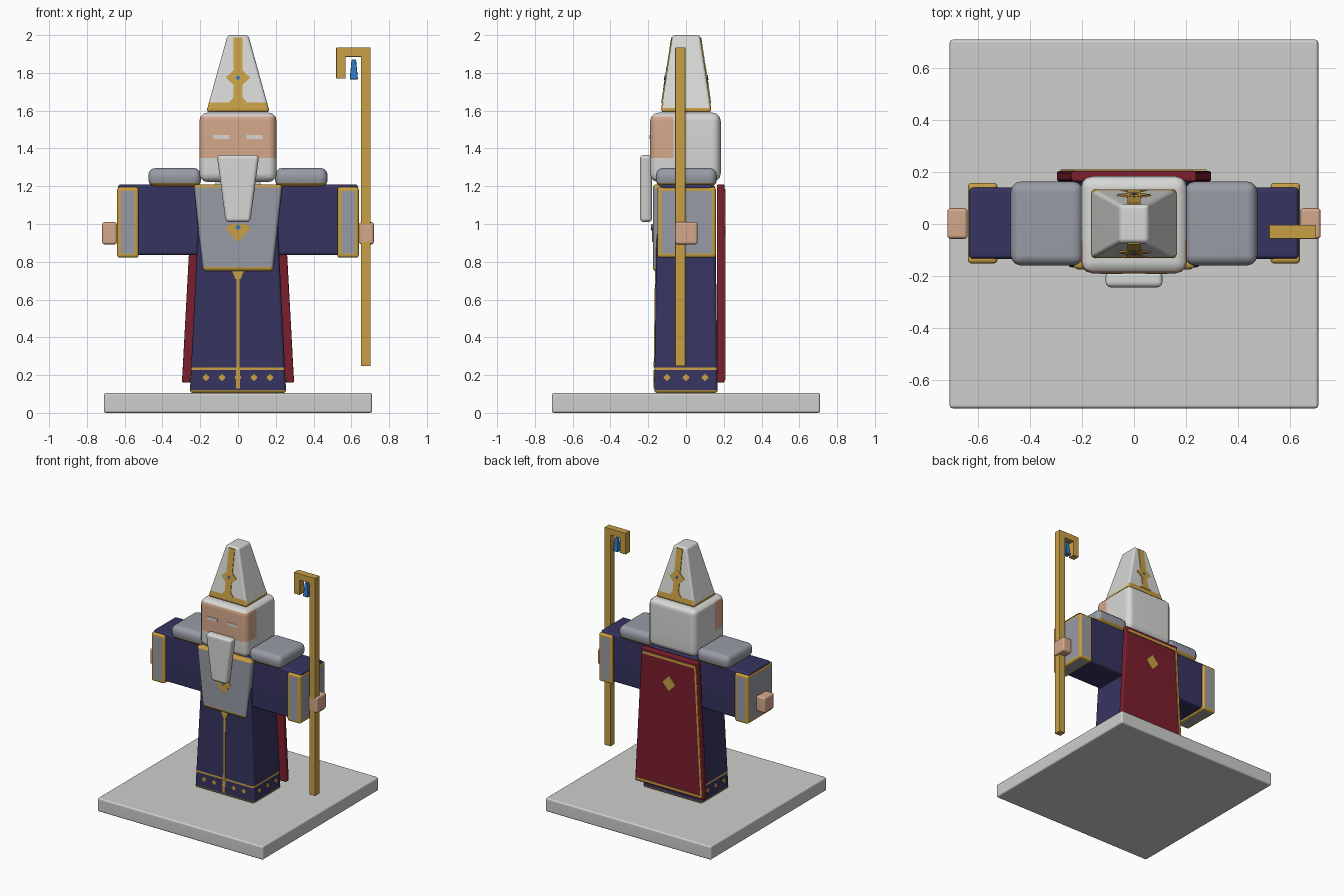
import bpy, bmesh, math
from mathutils import Vector, Matrix

if "Cube" in bpy.data.objects:
    bpy.data.objects.remove(bpy.data.objects["Cube"])

COLOURS = {
    "white": (0.68, 0.68, 0.67), "stone": (0.62, 0.62, 0.61),
    "navy": (0.037, 0.034, 0.115), "gold": (0.58, 0.35, 0.06),
    "silver": (0.31, 0.33, 0.375), "red": (0.2, 0.013, 0.026),
    "skin": (0.66, 0.39, 0.26), "blue": (0.03, 0.2, 0.55),
}
MATS = {}
for key, rgb in COLOURS.items():
    MATS[key] = bpy.data.materials.new(key)
    MATS[key].diffuse_color = (*rgb, 1)


def finish(name, bm, mats):
    me = bpy.data.meshes.new(name)
    bm.to_mesh(me)
    bm.free()
    for m in mats:
        me.materials.append(MATS[m])
    me.shade_smooth()
    me.set_sharp_from_angle(angle=math.radians(40))
    ob = bpy.data.objects.new(name, me)
    bpy.context.collection.objects.link(ob)
    return ob


def block(name, mats, centre, z0, z1, low, top=None, bevel=0.0, cuts=(), rule=None, frame=0):
    """Bevelled box, tapering from half-sizes low to half-sizes top.
    cuts: (axis, value) slices; rule: face centre, normal -> material index;
    frame: inset border on large faces, coloured with the second material."""
    top = top or low
    bm = bmesh.new()
    bmesh.ops.create_cube(bm, size=2)
    for v in bm.verts:
        half, z = (top, z1) if v.co.z > 0 else (low, z0)
        v.co = (centre[0] + v.co.x * half[0], centre[1] + v.co.y * half[1], z)
    if bevel:
        bmesh.ops.bevel(bm, geom=bm.edges[:], offset=bevel, segments=3,
                        profile=0.5, affect='EDGES', clamp_overlap=True)
    for axis, value in cuts:
        co, no = Vector(), Vector()
        co[axis], no[axis] = value, 1
        bmesh.ops.bisect_plane(bm, geom=bm.verts[:] + bm.edges[:] + bm.faces[:],
                               plane_co=co, plane_no=no)
    bm.normal_update()
    if frame:
        big = sorted(bm.faces, key=lambda f: f.calc_area())[-6:]
        bmesh.ops.inset_individual(bm, faces=big, thickness=frame)
        for f in bm.faces:
            f.material_index = 0 if f in big else 1
    if rule:
        for f in bm.faces:
            f.material_index = rule(f.calc_center_median(), f.normal)
    ob = finish(name, bm, mats)
    if bevel:
        ob.modifiers.new("flat_sides", 'WEIGHTED_NORMAL').keep_sharp = True
    return ob


def plate(name, mat, pts, dist, z0=0.0, slope=0.0, turn=0, thick=0.005):
    """Thin convex plate of (across, height) points on a side face.
    turn 0 is the front, 90 the right, 180 the back."""
    bm = bmesh.new()
    rot = Matrix.Rotation(math.radians(turn), 3, 'Z')
    rings = []
    for out in (-0.003, thick):
        rings.append([bm.verts.new(rot @ Vector((u, -(dist + out - slope * (z - z0)), z)))
                      for u, z in pts])
    bm.faces.new(rings[0])
    bm.faces.new(rings[1])
    for i in range(len(pts)):
        j = (i + 1) % len(pts)
        bm.faces.new((rings[0][i], rings[0][j], rings[1][j], rings[1][i]))
    bmesh.ops.recalc_face_normals(bm, faces=bm.faces[:])
    return finish(name, bm, [mat])


def rect(x0, x1, z0, z1):
    return [(x0, z0), (x1, z0), (x1, z1), (x0, z1)]


def diamond(x, z, w, h):
    return [(x, z - h), (x + w, z), (x, z + h), (x - w, z)]


# Base slab
block("base", ["stone"], (0, 0), 0, 0.105, (0.71, 0.71), bevel=0.012)

# Robe with gold hem lines, studs and front seam
ROBE_SLOPE = 0.015 / 1.1
block("robe", ["navy", "gold"], (0, 0), 0.105, 1.21, (0.255, 0.168), (0.2, 0.153), 0.018,
      cuts=[(2, 0.122), (2, 0.226), (2, 0.24)],
      rule=lambda c, n: int(c.z < 0.121 or 0.226 < c.z < 0.24))
for turn, dist, slope, xs in ((0, 0.168, ROBE_SLOPE, (-0.17, -0.085, 0, 0.085, 0.17)),
                              (180, 0.168, ROBE_SLOPE, (-0.17, -0.085, 0, 0.085, 0.17)),
                              (90, 0.255, 0.05, (-0.1, 0, 0.1)),
                              (270, 0.255, 0.05, (-0.1, 0, 0.1))):
    for x in xs:
        plate("hem_stud", "gold", diamond(x, 0.187, 0.02, 0.02), dist, 0.105, slope, turn)
plate("hem_centre", "gold", rect(-0.011, 0.011, 0.13, 0.226), 0.168, 0.105, ROBE_SLOPE)
plate("robe_seam", "gold", rect(-0.007, 0.007, 0.24, 0.74), 0.168, 0.105, ROBE_SLOPE)
plate("seam_tip", "gold", [(-0.014, 0.71), (0.014, 0.71), (0.038, 0.77), (-0.038, 0.77)],
      0.168, 0.105, ROBE_SLOPE)

# Chest panel with gold edging and jewel
block("chest_panel", ["silver", "gold"], (0, -0.145), 0.75, 1.21, (0.185, 0.03), (0.235, 0.03), 0.018,
      cuts=[(2, 0.772), (2, 1.193)],
      rule=lambda c, n: int(c.z < 0.772 or c.z > 1.193))
plate("chest_emblem", "gold", [(0, 0.905), (0.065, 0.975), (0.045, 1.0), (-0.045, 1.0), (-0.065, 0.975)], 0.175)
plate("chest_jewel", "blue", diamond(0, 0.982, 0.016, 0.016), 0.178, thick=0.006)

# Cape with gold edging and a diamond
block("cape", ["red"], (0, 0.184), 0.16, 1.21, (0.297, 0.02), (0.24, 0.02), bevel=0.008)
plate("cape_top_trim", "gold", rect(-0.228, 0.228, 1.165, 1.185), 0.204, turn=180)
plate("cape_bottom_trim", "gold", rect(-0.28, 0.28, 0.175, 0.192), 0.204, turn=180)
plate("cape_side_trim", "gold", [(0.268, 0.19), (0.284, 0.19), (0.232, 1.165), (0.216, 1.165)], 0.204, turn=180)
plate("cape_diamond", "gold", diamond(0, 0.99, 0.055, 0.06), 0.204, turn=180)

# Arms, cuffs, hands and shoulder pads
for s in (-1, 1):
    block("arm", ["navy"], (s * 0.4, 0.003), 0.835, 1.21, (0.235, 0.137), bevel=0.016)
    block("cuff", ["silver", "gold"], (s * 0.583, 0.003), 0.822, 1.195, (0.057, 0.155),
          bevel=0.014, frame=0.01)
    block("hand", ["skin"], (s * 0.68, 0.002), 0.892, 1.01, (0.039, 0.059), bevel=0.013)
    block("shoulder_pad", ["silver", "gold"], (s * 0.335, 0.002), 1.195, 1.297, (0.14, 0.162),
          bevel=0.04, cuts=[(2, 1.218)], rule=lambda c, n: int(c.z < 1.218))

# Neck and head, with the face marked off from the hair
block("neck", ["white"], (0, 0), 1.19, 1.25, (0.12, 0.11))
block("head", ["white", "skin"], (0, -0.003), 1.222, 1.59, (0.205, 0.187), bevel=0.045,
      cuts=[(1, -0.065), (2, 1.35), (2, 1.57)],
      rule=lambda c, n: int(c.y < -0.065 and 1.35 < c.z < 1.57))
for s in (-1, 1):
    plate("eye", "white", rect(s * 0.087 - 0.043, s * 0.087 + 0.043, 1.449, 1.471), 0.19, thick=0.003)
block("beard", ["white"], (0, -0.212), 1.01, 1.365, (0.065, 0.032), (0.112, 0.032), bevel=0.02)

# Tall hat with gold band, stripe and jewel on both faces
block("hat", ["white", "gold"], (0, 0.001), 1.592, 2.0, (0.168, 0.135), (0.055, 0.073), 0.016,
      cuts=[(2, 1.614), (2, 1.642)],
      rule=lambda c, n: int(c.z < 1.614 or (c.z < 1.642 and abs(n.y) > 0.5)))
HAT_SLOPE = 0.062 / 0.408
for turn, dist in ((0, 0.134), (180, 0.136)):
    spot = dict(z0=1.592, slope=HAT_SLOPE, turn=turn)
    plate("hat_stripe", "gold", rect(-0.025, 0.025, 1.64, 1.988), dist, **spot)
    plate("hat_band_peak", "gold", [(-0.05, 1.64), (0.05, 1.64), (0.025, 1.67), (-0.025, 1.67)], dist, **spot)
    plate("hat_diamond", "gold", diamond(0, 1.775, 0.065, 0.06), dist, thick=0.006, **spot)
    plate("hat_jewel", "blue", diamond(0, 1.775, 0.013, 0.013), dist, thick=0.009, **spot)

# Staff with hook and hanging gem
for name, x0, x1, z0, z1 in (("staff_shaft", 0.65, 0.702, 0.247, 1.935),
                             ("staff_hook_top", 0.52, 0.66, 1.885, 1.935),
                             ("staff_hook_end", 0.52, 0.57, 1.77, 1.89)):
    block(name, ["gold"], ((x0 + x1) / 2, -0.03), z0, z1, ((x1 - x0) / 2, 0.027), bevel=0.003)
block("staff_gem", ["blue"], (0.613, -0.03), 1.765, 1.87, (0.022, 0.022), (0.012, 0.012), bevel=0.005)

for m in bpy.data.materials:
    if m.users and not m.is_grease_pencil:
        m.use_nodes = True
        m.node_tree.nodes["Principled BSDF"].inputs["Base Color"].default_value = m.diffuse_color
